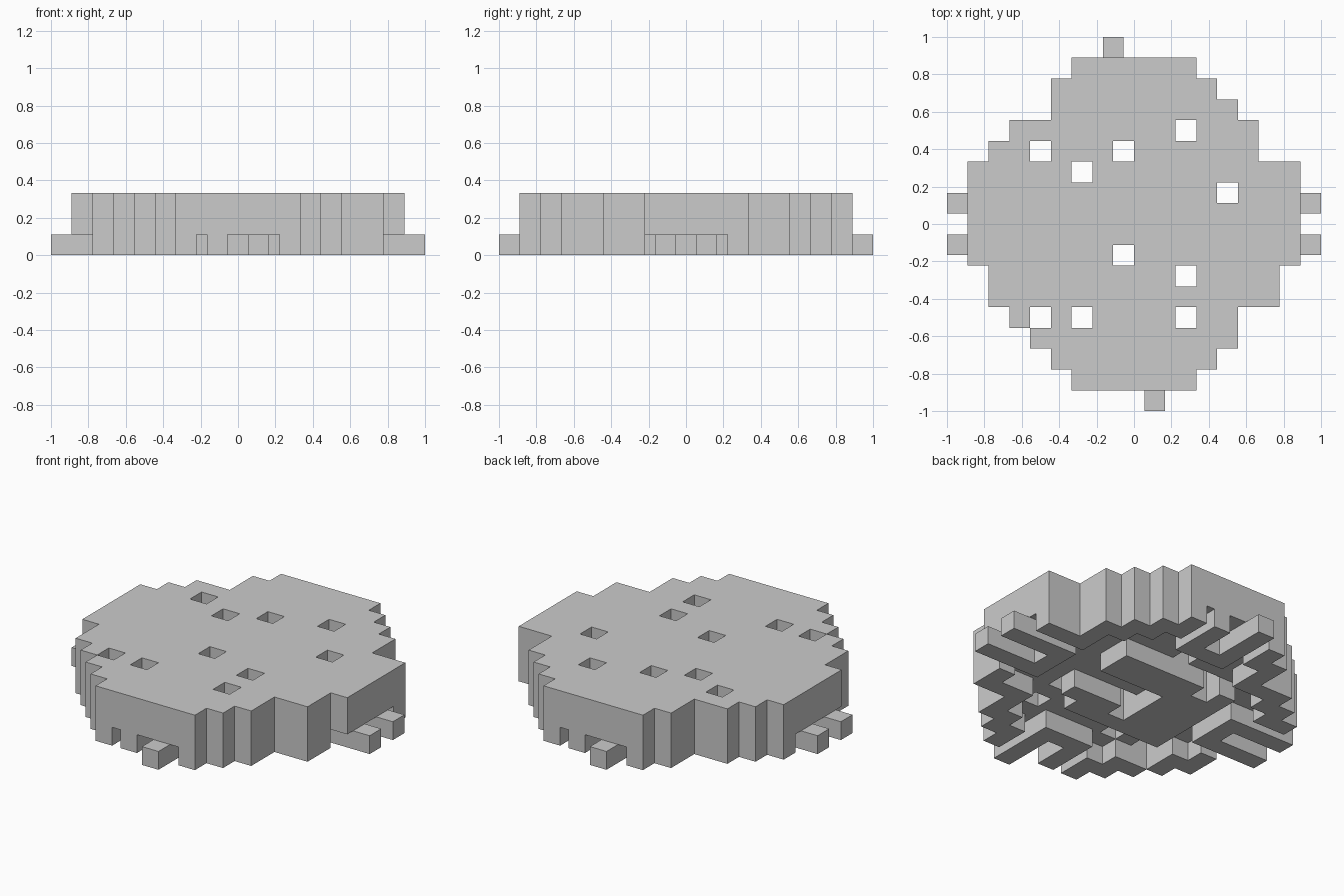
import bpy, bmesh, math

if "Cube" in bpy.data.objects:
    bpy.data.objects.remove(bpy.data.objects["Cube"])

U = 1 / 9  # one block


def voxels(name, cells, size):
    """Outer skin of a set of (x, y, z) cells; size is the cell's (x, y, z) size."""
    bm = bmesh.new()
    for c in cells:
        for axis in range(3):
            for side in (0, 1):
                n = list(c)
                n[axis] += 2 * side - 1
                if tuple(n) in cells:
                    continue
                a, b = (axis + 1) % 3, (axis + 2) % 3
                loop = [(0, 0), (1, 0), (1, 1), (0, 1)]
                if not side:
                    loop.reverse()
                verts = []
                for u, v in loop:
                    p = list(c)
                    p[axis] += side
                    p[a] += u
                    p[b] += v
                    verts.append(bm.verts.new([p[i] * size[i] for i in range(3)]))
                bm.faces.new(verts)
    bmesh.ops.remove_doubles(bm, verts=bm.verts, dist=1e-4)
    bmesh.ops.dissolve_limit(bm, angle_limit=math.radians(1),
                             verts=bm.verts, edges=bm.edges)
    mesh = bpy.data.meshes.new(name)
    bm.to_mesh(mesh)
    bm.free()
    ob = bpy.data.objects.new(name, mesh)
    bpy.context.collection.objects.link(ob)
    return ob


def area(x0, x1, y0, y1):
    return {(x, y) for x in range(x0, x1) for y in range(y0, y1)}


# Outline of the round body, as bands (x0, x1, y0, y1) in blocks
disc = set()
for band in [(-3, 3, 7, 8), (-4, 4, 6, 7), (-4, 5, 5, 6), (-6, 6, 4, 5),
             (-7, 6, 3, 4), (-8, 8, -2, 3), (-7, 7, -4, -2), (-6, 5, -5, -4),
             (-5, 5, -6, -5), (-4, 4, -7, -6), (-3, 3, -8, -7)]:
    disc |= area(*band)

holes = {(-5, 3), (-3, 2), (-1, 3), (2, 4), (4, 1), (-1, -2),
         (2, -3), (-5, -5), (-3, -5), (2, -5)}

# Rim of the underside, open in the middle of each side
rim = {(x, y) for x, y in disc
       if any((x + i, y + j) not in disc for i in (-1, 0, 1) for j in (-1, 0, 1))
       and not -2 <= x < 2 and not -2 <= y < 2}

# Central block of the underside with a channel
core = area(-4, 3, -3, 3) - area(-1, 3, -1, 1)

body = {(x, y, z) for x, y in disc - holes for z in (1, 2)}
body |= {(x, y, 0) for x, y in (rim | core) - holes}
voxels("body", body, (U, U, U))


# Forked feet in the four openings, in half blocks
def foot(name, left_end, right_end, turn):
    cells = area(-3, -1, 10, left_end) | area(1, 3, 10, right_end) | area(-1, 1, 10, 12)
    for _ in range(turn):
        cells = {(-y - 1, x) for x, y in cells}
    voxels(name, {(x, y, 0) for x, y in cells}, (U / 2, U / 2, U))


foot("back_foot", 18, 16, 0)
foot("left_foot", 18, 18, 1)
foot("front_foot", 18, 16, 2)
foot("right_foot", 18, 18, 3)
